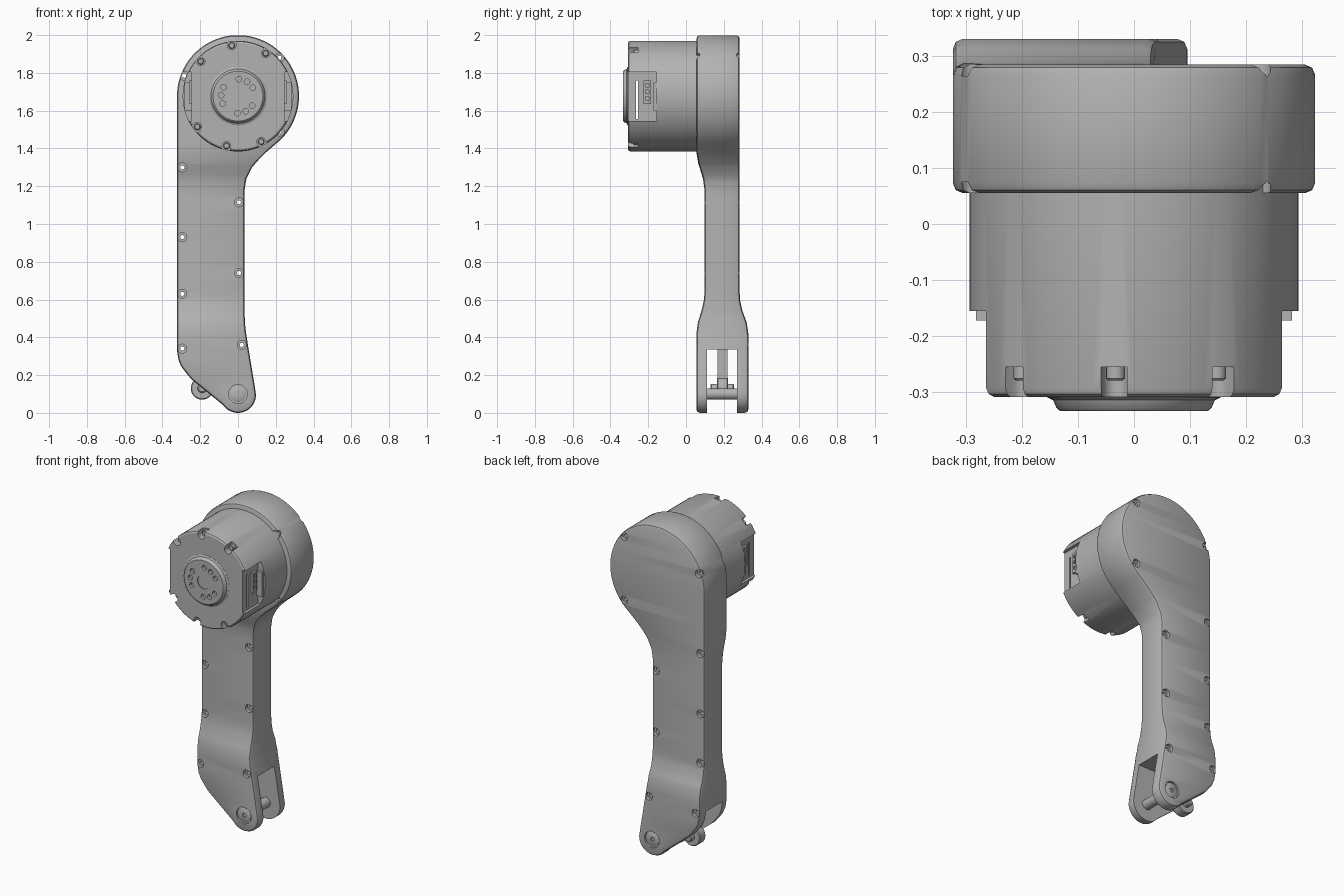
import bpy, bmesh
from math import sin, cos, pi, radians, sqrt
from mathutils import Vector

if "Cube" in bpy.data.objects:
    bpy.data.objects.remove(bpy.data.objects["Cube"], do_unlink=True)

GREY = (0.45, 0.45, 0.45, 1)
metal = bpy.data.materials.new("grey_metal")
metal.use_nodes = True
metal.diffuse_color = GREY
metal.node_tree.nodes["Principled BSDF"].inputs["Base Color"].default_value = GREY

HEAD_Z, HEAD_R = 1.677, 0.323
KNEE_Z, KNEE_R = 0.095, 0.095


# ---------- helpers ----------
def make(name, bm):
    bmesh.ops.recalc_face_normals(bm, faces=bm.faces[:])
    me = bpy.data.meshes.new(name)
    bm.to_mesh(me)
    bm.free()
    me.materials.append(metal)
    ob = bpy.data.objects.new(name, me)
    bpy.context.collection.objects.link(ob)
    return ob


def stack(bm, loops):
    """Bridge closed loops of verts and return them."""
    rings = [[bm.verts.new(p) for p in loop] for loop in loops]
    for a, b in zip(rings, rings[1:]):
        for i in range(len(a)):
            j = (i + 1) % len(a)
            bm.faces.new((a[i], a[j], b[j], b[i]))
    return rings


def lathe(bm, profile, x, z, n=32):
    """Turned solid along y from (radius, y) pairs."""
    rings = stack(bm, [[(x + r * cos(2 * pi * i / n), y, z + r * sin(2 * pi * i / n))
                        for i in range(n)] for r, y in profile])
    bm.faces.new(rings[0])
    bm.faces.new(rings[-1])


def prism(bm, pts, y0, y1):
    rings = stack(bm, [[(x, y, z) for x, z in pts] for y in (y0, y1)])
    bm.faces.new(rings[0])
    bm.faces.new(rings[1])


def box(bm, x0, x1, y0, y1, z0, z1):
    prism(bm, [(x0, z0), (x1, z0), (x1, z1), (x0, z1)], y0, y1)


def cut(target, bm):
    cutter = make("cutter", bm)
    cutter.hide_render = True
    mod = target.modifiers.new("cut", 'BOOLEAN')
    mod.operation = 'DIFFERENCE'
    mod.solver = 'EXACT'
    mod.object = cutter
    bpy.context.view_layer.objects.active = target
    bpy.ops.object.modifier_apply(modifier=mod.name)
    bpy.data.objects.remove(cutter, do_unlink=True)


def table(rows, z):
    if z <= rows[0][0]:
        return rows[0][1]
    for (z0, a), (z1, b) in zip(rows, rows[1:]):
        if z <= z1:
            return a + (b - a) * (z - z0) / (z1 - z0)
    return rows[-1][1]


# ---------- leg outline: sides, front and back by height ----------
LEFT = [(.04, -.0775), (.185, -.255), (.245, -.3), (.28, -.315), (.33, -.323), (HEAD_Z, -.323)]
RIGHT = [(.11, .0938), (.4, .046), (.45, .039), (.52, .035), (1.19, .035), (1.24, .045),
         (1.3, .075), (1.35, .118), (1.39, .16), (1.425, .202)]
FRONT = [(.42, .055), (.48, .063), (.55, .085), (.6, .095), (.64, .098),
         (1.18, .098), (1.24, .09), (1.32, .065), (1.38, .055)]
BACK = [(.42, .33), (.48, .321), (.55, .295), (.6, .286), (.64, .284)]


def circle_x(z, c, r):
    return sqrt(max(r * r - (z - c) ** 2, 0))


def side(z, rows, sign):
    if z < rows[0][0]:
        return sign * circle_x(z, KNEE_Z, KNEE_R)
    if z > rows[-1][0]:
        return sign * circle_x(z, HEAD_Z, HEAD_R)
    return table(rows, z)


levels = [KNEE_Z - KNEE_R * cos(radians(t)) for t in range(4, 100, 6)]
levels += [HEAD_Z - HEAD_R * cos(radians(t)) for t in range(40, 180, 4)]
levels += [z for z, v in LEFT + RIGHT + FRONT]
levels += [.1 + .04 * i for i in range(33)]
zs = []
for z in sorted(levels):
    gap = .012 if .1 < z < 1.9 else .0008
    if not zs or z - zs[-1] > gap:
        zs.append(z)
n = len(zs)
outline = [Vector((side(z, LEFT, -1), z)) for z in zs]
outline += [Vector((side(z, RIGHT, 1), z)) for z in reversed(zs)]
heights = zs + zs[::-1]


def inset(d):
    out = []
    for i, p in enumerate(outline):
        t = (outline[(i + 1) % len(outline)] - outline[i - 1]).normalized()
        out.append(p + Vector((t.y, -t.x)) * d)
    return out


# ---------- leg shell with rounded rims ----------
bm = bmesh.new()
R = .018
rim = [(R, 0), (R * .3, R * .3), (0, R)]
loops = []
for d, dy in rim:
    loops.append([(p.x, table(FRONT, z) + dy, p.y) for p, z in zip(inset(d), heights)])
for d, dy in reversed(rim):
    loops.append([(p.x, table(BACK, z) - dy, p.y) for p, z in zip(inset(d), heights)])
rings = stack(bm, loops)
for ring in (rings[0], rings[-1]):
    for i in range(n - 1):
        bm.faces.new((ring[i], ring[i + 1], ring[2 * n - 2 - i], ring[2 * n - 1 - i]))
leg = make("leg_shell", bm)

# fork slot at the knee
bm = bmesh.new()
box(bm, -1, 1, .11, .27, -.2, .335)
cut(leg, bm)

# countersunk screw holes and knee pin recesses
SCREWS = [(-.295, 1.3), (-.295, .93), (-.295, .63), (-.295, .34), (.005, 1.115), (.005, .74),
          (.02, .36), (.22, 1.88), (.22, 1.49), (-.285, 1.785)]
bm = bmesh.new()
for x, z in SCREWS:
    f, b = table(FRONT, z), table(BACK, z)
    lathe(bm, [(.024, f - .05), (.024, f + .02), (.011, f + .02),
               (.011, b - .02), (.024, b - .02), (.024, b + .05)], x, z, 16)
lathe(bm, [(.05, 0), (.05, .067)], 0, .1)
lathe(bm, [(.05, .318), (.05, .4)], 0, .1)
cut(leg, bm)

# ---------- knee pin ----------
bm = bmesh.new()
lathe(bm, [(.035, .06), (.042, .064), (.042, .075), (.03, .075), (.03, .31),
           (.042, .31), (.042, .321), (.035, .325)], 0, .1)
pin = make("knee_pin", bm)
bm = bmesh.new()
for y0, y1 in ((.0, .07), (.315, .4)):
    lathe(bm, [(.013, y0), (.013, y1)], 0, .1, 6)
cut(pin, bm)

# ---------- push rod behind the knee ----------
bm = bmesh.new()
lathe(bm, [(.055, .165), (.06, .17), (.06, .217), (.055, .222)], -.19, .13)
make("rod_eye", bm)
bm = bmesh.new()
box(bm, -.225, -.16, .168, .219, .14, .345)
make("push_rod", bm)
bm = bmesh.new()
lathe(bm, [(.018, .13), (.024, .135), (.024, .25), (.018, .255)], -.19, .13, 20)
make("rod_pin", bm)

# ---------- motor housing ----------
bm = bmesh.new()
lathe(bm, [(.293, .1), (.293, -.293), (.289, -.303), (.281, -.308)], 0, HEAD_Z, 72)
motor = make("motor_housing", bm)

# rim notches around the front face
NOTCHES = [57, 97, 137, 217, 257, 297]
bm = bmesh.new()
for deg in NOTCHES:
    a = radians(deg)
    pts = [(.35, -.023)]
    pts += [(.27 - .023 * sin(radians(t)), -.023 * cos(radians(t))) for t in range(0, 181, 30)]
    pts += [(.35, .023)]
    prism(bm, [(u * cos(a) - v * sin(a), HEAD_Z + u * sin(a) + v * cos(a)) for u, v in pts],
          -.4, -.255)
cut(motor, bm)

# side pockets, then a thin slit behind the front plate
bm = bmesh.new()
for s in (-1, 1):
    box(bm, *sorted((s * .245, s * .4)), -.4, -.155, 1.545, 1.805)
cut(motor, bm)
bm = bmesh.new()
box(bm, -.4, .4, -.266, -.255, 1.555, 1.76)
cut(motor, bm)

# screws sitting in the notches
bm = bmesh.new()
for deg in NOTCHES:
    a = radians(deg)
    lathe(bm, [(.017, -.25), (.017, -.275), (.013, -.279)],
          .27 * cos(a), HEAD_Z + .27 * sin(a), 16)
make("rim_screws", bm)

# connectors in the side pockets
for s, word in ((1, "left"), (-1, "right")):
    bm = bmesh.new()
    box(bm, *sorted((s * .23, s * .258)), -.225, -.185, 1.635, 1.76)
    plug = make(word + "_connector", bm)
    bm = bmesh.new()
    for z in (1.665, 1.7, 1.735):
        box(bm, *sorted((s * .25, s * .3)), -.215, -.195, z - .01, z + .01)
    cut(plug, bm)
    bm = bmesh.new()
    box(bm, *sorted((s * .23, s * .282)), -.172, -.15, 1.6, 1.75)
    make(word + "_pocket_lip", bm)

# ---------- output hub ----------
bm = bmesh.new()
lathe(bm, [(.155, -.29), (.155, -.309), (.144, -.314), (.138, -.328), (.132, -.333)],
      0, HEAD_Z, 56)
hub = make("output_hub", bm)
bm = bmesh.new()
for base in (58, 177, 297):
    for step in (-29, 0, 29):
        a = radians(base + step)
        lathe(bm, [(.015, -.4), (.015, -.315)], .09 * cos(a), HEAD_Z + .09 * sin(a), 16)
lathe(bm, [(.042, -.4), (.042, -.328)], 0, HEAD_Z)
cut(hub, bm)

# ---------- shading ----------
for ob in bpy.context.view_layer.objects:
    ob.select_set(ob.type == 'MESH' and metal.name in ob.data.materials)
bpy.context.view_layer.objects.active = leg
bpy.ops.object.shade_smooth_by_angle(angle=radians(32))
